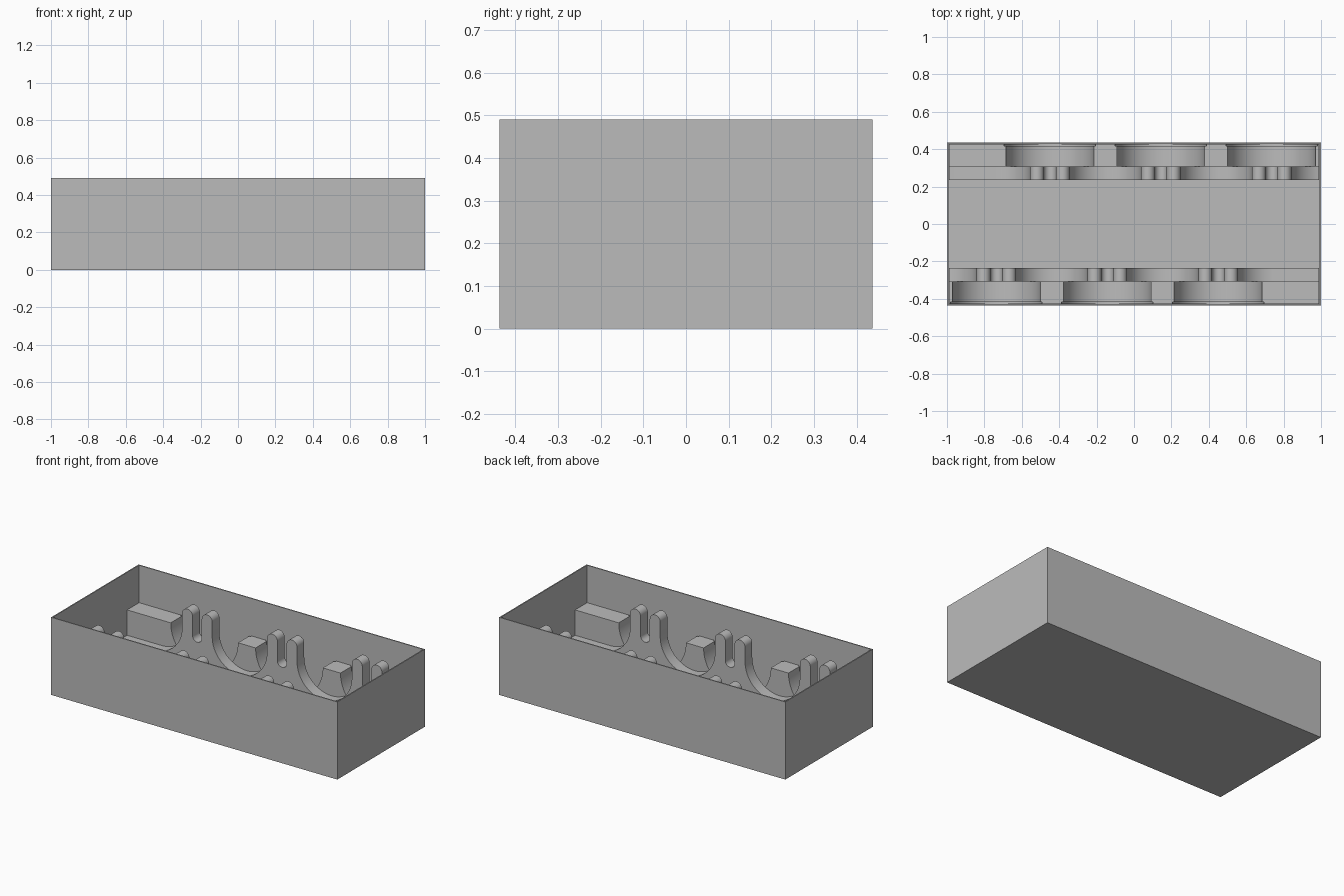
import bpy, bmesh, math
from mathutils import Matrix, Vector

cube = bpy.data.objects.get("Cube")
if cube:
    bpy.data.objects.remove(cube, do_unlink=True)

GREY = (0.5, 0.5, 0.5, 1)
mat = bpy.data.materials.new("plain grey")
mat.use_nodes = True
mat.diffuse_color = GREY
mat.node_tree.nodes["Principled BSDF"].inputs["Base Color"].default_value = GREY

# Overall sizes
HALF_Y, HEIGHT, WALL = 0.437, 0.49, 0.01
IN_X, IN_Y, BASE = 1 - WALL, HALF_Y - WALL, 0.005
PITCH, AXLE_Z = 0.593, 0.255
CENTRES = [-0.45 + PITCH * i for i in range(3)]


def finish(name, bm):
    bmesh.ops.recalc_face_normals(bm, faces=bm.faces)
    mesh = bpy.data.meshes.new(name)
    bm.to_mesh(mesh)
    bm.free()
    mesh.materials.append(mat)
    obj = bpy.data.objects.new(name, mesh)
    bpy.context.collection.objects.link(obj)
    bpy.ops.object.select_all(action="DESELECT")
    obj.select_set(True)
    bpy.context.view_layer.objects.active = obj
    bpy.ops.object.shade_smooth_by_angle(angle=math.radians(30))
    return obj


def arc(cx, cz, r, start, end, steps=24):
    angles = [math.radians(start + (end - start) * i / steps) for i in range(steps + 1)]
    return [(cx + r * math.cos(a), cz + r * math.sin(a)) for a in angles]


def extrude_profile(name, points, y0, y1, turned):
    """Extrude an xz profile along y, optionally turned half way round."""
    bm = bmesh.new()
    face = bm.faces.new([bm.verts.new((x, y0, z)) for x, z in points])
    out = bmesh.ops.extrude_face_region(bm, geom=[face])
    verts = [v for v in out["geom"] if isinstance(v, bmesh.types.BMVert)]
    bmesh.ops.translate(bm, verts=verts, vec=Vector((0, y1 - y0, 0)))
    if turned:
        bmesh.ops.rotate(bm, verts=bm.verts, cent=(0, 0, 0), matrix=Matrix.Rotation(math.pi, 3, "Z"))
    finish(name, bm)


def cradle_profile(radius):
    """Block with a half-round bed for each disc."""
    pts = [(-IN_X, BASE), (-IN_X, AXLE_Z)]
    for c in CENTRES:
        pts += arc(c, AXLE_Z, radius, 180, 360, 40)
    return pts + [(IN_X, AXLE_Z), (IN_X, BASE)]


def prong_profile():
    """Pairs of rounded prongs with axle slots, joined by round dips."""
    half, prong_r, offset, top, low = 0.105, 0.0365, 0.0685, 0.378, 0.095
    r = PITCH / 2 - half
    z = low + r
    pts = [(-IN_X, BASE), (-IN_X, low)]
    pts += arc(CENTRES[0] - PITCH / 2, z, r, 270, 360)
    for i, c in enumerate(CENTRES):
        pts += arc(c - offset, top, prong_r, 180, 0, 16)
        pts += arc(c, AXLE_Z, offset - prong_r, 180, 360, 16)
        pts += arc(c + offset, top, prong_r, 180, 0, 16)
        dip = c + PITCH / 2
        end = 360
        if i == 2:
            end = 180 + math.degrees(math.acos((dip - IN_X) / r))
        pts += arc(dip, z, r, 180, end, 32)
    return pts + [(IN_X, BASE)]


# Open tray
bm = bmesh.new()
bmesh.ops.create_cube(bm, size=1)
bmesh.ops.scale(bm, verts=bm.verts, vec=(2, 2 * HALF_Y, HEIGHT))
bmesh.ops.translate(bm, verts=bm.verts, vec=(0, 0, HEIGHT / 2))
top_face = max(bm.faces, key=lambda f: f.calc_center_median().z)
bmesh.ops.inset_region(bm, faces=[top_face], thickness=WALL)
inner = bmesh.ops.extrude_discrete_faces(bm, faces=[top_face])["faces"][0]
bmesh.ops.translate(bm, verts=inner.verts, vec=(0, 0, WALL - HEIGHT))
finish("tray", bm)

# Two opposite rows of holders
for side, turned in (("back", False), ("front", True)):
    extrude_profile(side + "_flange_bed", cradle_profile(0.245), 0.417, IN_Y, turned)
    extrude_profile(side + "_disc_bed", cradle_profile(0.235), 0.307, 0.417, turned)
    extrude_profile(side + "_axle_prongs", prong_profile(), 0.235, 0.307, turned)
